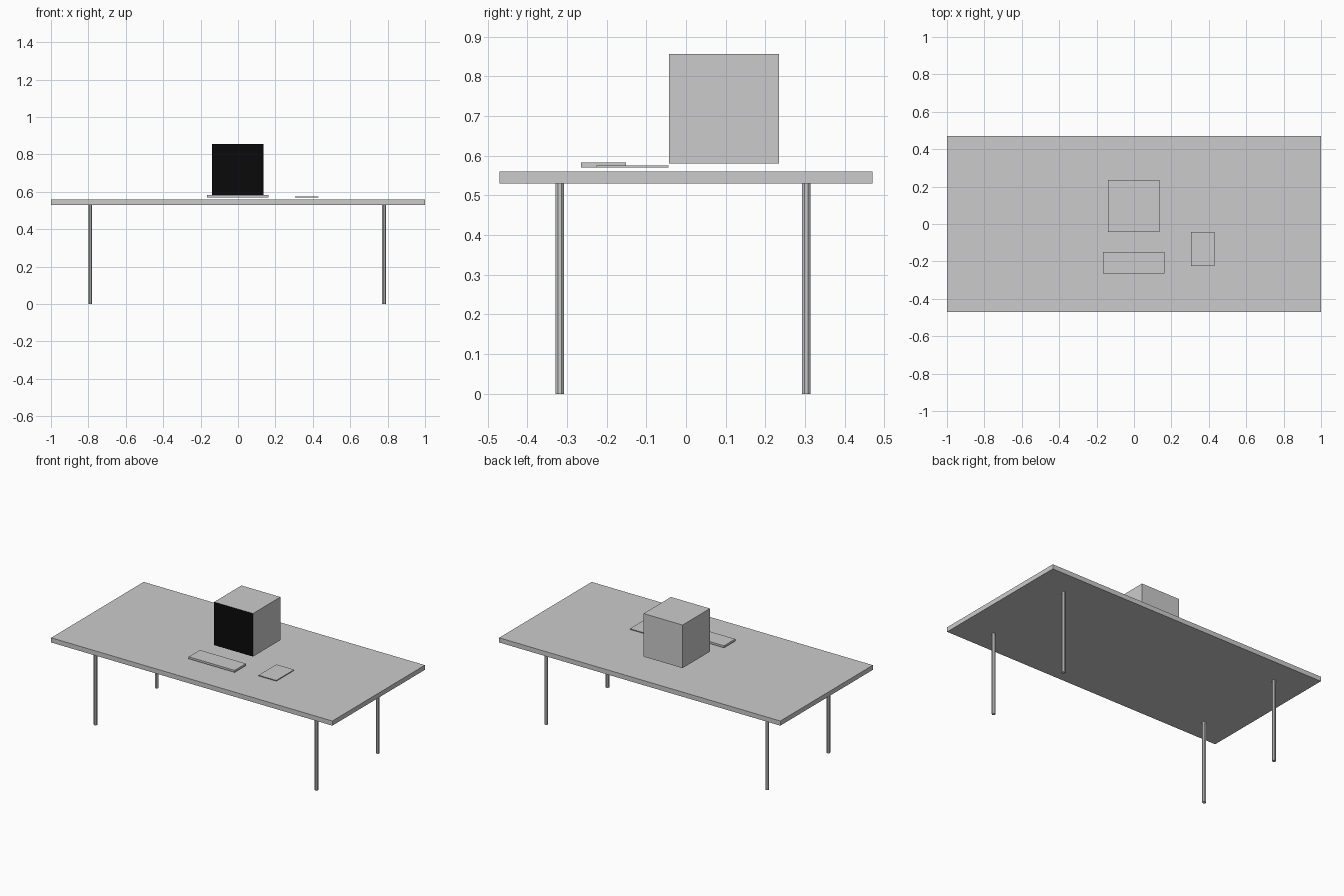
import bpy, math

if "Cube" in bpy.data.objects:
    bpy.data.objects.remove(bpy.data.objects["Cube"])


def box(name, x, y, z):
    """Axis-aligned box from (min, max) ranges."""
    bpy.ops.mesh.primitive_cube_add(size=1, location=[sum(r) / 2 for r in (x, y, z)])
    ob = bpy.context.object
    ob.name = name
    ob.scale = [r[1] - r[0] for r in (x, y, z)]
    bpy.ops.object.transform_apply(location=False, rotation=False, scale=True)
    return ob


# Table top
box("table_top", (-1, 1), (-0.47, 0.47), (0.53, 0.56))

# Four thin legs
for side, x in (("left", -0.79), ("right", 0.781)):
    for end, y in (("front", -0.318), ("back", 0.303)):
        bpy.ops.mesh.primitive_cylinder_add(
            vertices=8, radius=0.0112, depth=0.53,
            location=(x, y, 0.265), rotation=(0, 0, math.pi / 8))
        bpy.context.object.name = f"{end}_{side}_leg"

# Monitor with a black screen on its front face
monitor = box("monitor", (-0.14, 0.137), (-0.043, 0.235), (0.58, 0.857))
black = bpy.data.materials.new("screen_black")
black.diffuse_color = (0.003, 0.003, 0.003, 1)
black.use_nodes = True
black.node_tree.nodes["Principled BSDF"].inputs["Base Color"].default_value = black.diffuse_color
grey = bpy.data.materials.new("case_grey")
monitor.data.materials.append(grey)
monitor.data.materials.append(black)
for face in monitor.data.polygons:
    if face.normal.y < -0.9:
        face.material_index = 1

# Keyboard and mouse pad
box("keyboard", (-0.165, 0.162), (-0.265, -0.151), (0.57, 0.583))
box("mouse_pad", (0.304, 0.43), (-0.225, -0.044), (0.57, 0.575))
